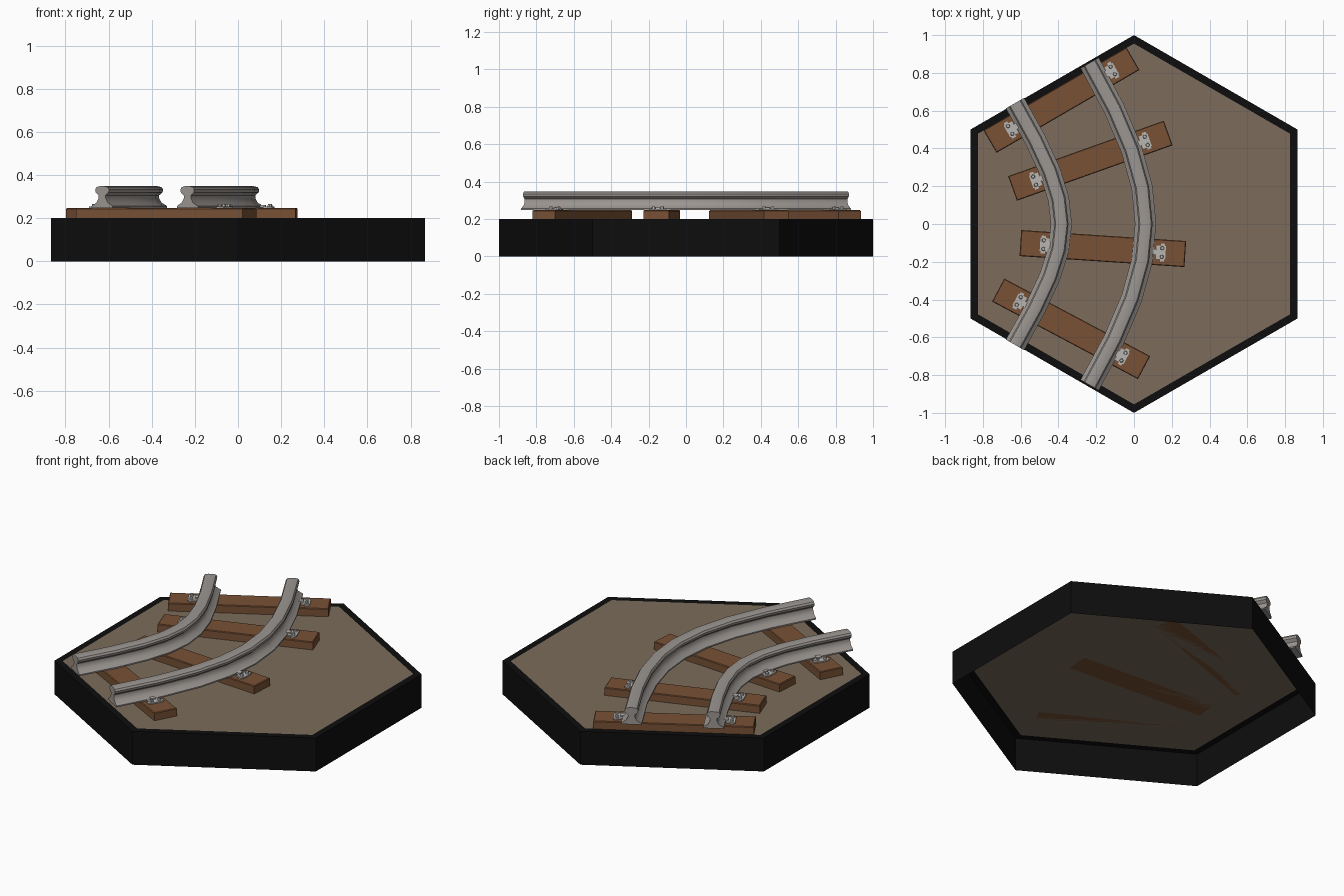
import bpy, bmesh, math
from mathutils import Vector, Matrix

if "Cube" in bpy.data.objects:
    bpy.data.objects.remove(bpy.data.objects["Cube"])


def material(name, rgb):
    m = bpy.data.materials.new(name)
    m.diffuse_color = (*rgb, 1)
    m.use_nodes = True
    m.node_tree.nodes["Principled BSDF"].inputs["Base Color"].default_value = m.diffuse_color
    return m


BLACK = material("black edging", (0.004, 0.004, 0.004))
EARTH = material("earth brown", (0.20, 0.15, 0.105))
WOOD = material("sleeper wood", (0.19, 0.082, 0.036))
STEEL = material("rail steel", (0.33, 0.305, 0.285))
PLATE = material("clip metal", (0.48, 0.47, 0.45))


def finish(bm, name, *mats, smooth=None):
    me = bpy.data.meshes.new(name)
    bm.to_mesh(me)
    bm.free()
    for m in mats:
        me.materials.append(m)
    ob = bpy.data.objects.new(name, me)
    bpy.context.collection.objects.link(ob)
    if smooth:
        bpy.ops.object.select_all(action='DESELECT')
        ob.select_set(True)
        bpy.context.view_layer.objects.active = ob
        bpy.ops.object.shade_smooth_by_angle(angle=math.radians(smooth))
    return ob


def add_box(bm, size, loc):
    mat = Matrix.Translation(loc) @ Matrix.Diagonal((*size, 1))
    return bmesh.ops.create_cube(bm, size=1, matrix=mat)["verts"]


# Hexagonal base tile: open underneath, black walls and rim, earth top
bm = bmesh.new()
rings = []
for r, z in ((1, 0), (1, 0.2), (0.955, 0.2)):
    rings.append([bm.verts.new((r * math.sin(i * math.pi / 3),
                                -r * math.cos(i * math.pi / 3), z)) for i in range(6)])
for lo, hi in zip(rings, rings[1:]):
    for i in range(6):
        j = (i + 1) % 6
        bm.faces.new((lo[i], lo[j], hi[j], hi[i]))
bm.faces.new(rings[2]).material_index = 1
finish(bm, "hex_base", BLACK, EARTH)


# Wooden sleepers with a metal clip plate near each end
def sleeper(n, x, y, angle):
    place = Matrix.Translation((x, y, 0)) @ Matrix.Rotation(math.radians(angle), 4, 'Z')
    bm = bmesh.new()
    add_box(bm, (0.875, 0.138, 0.047), (0, 0, 0.2235))
    top = [e for e in bm.edges if all(v.co.z > 0.22 for v in e.verts)]
    bmesh.ops.bevel(bm, geom=top, offset=0.004, segments=1, affect='EDGES')
    finish(bm, f"sleeper_{n}", WOOD).matrix_world = place

    for side, label in ((-1, "left"), (1, "right")):
        bm = bmesh.new()
        add_box(bm, (0.05, 0.07, 0.009), (side * 0.308, 0, 0.250))
        for s in (-1, 1):
            # lug and hexagonal bolt head
            add_box(bm, (0.022, 0.014, 0.009), (side * 0.316, s * 0.04, 0.250))
            bmesh.ops.create_cone(bm, cap_ends=True, segments=6, radius1=0.011,
                                  radius2=0.009, depth=0.012,
                                  matrix=Matrix.Translation((side * 0.314, s * 0.023, 0.260)))
        # tongue gripping the rail foot
        add_box(bm, (0.026, 0.03, 0.012), (side * 0.282, 0, 0.256))
        finish(bm, f"rail_clip_{n}_{label}", PLATE).matrix_world = place


for n, spec in enumerate(((-0.384, 0.656, 30.1), (-0.231, 0.335, 19.6),
                          (-0.165, -0.130, -3.8), (-0.333, -0.555, -28.0)), 1):
    sleeper(n, *spec)

# Rail cross-section: wide foot, narrow waist, rounded head
HALF = [(0.056, 0.248), (0.056, 0.256), (0.030, 0.272), (0.019, 0.292), (0.019, 0.306),
        (0.035, 0.320), (0.037, 0.333), (0.030, 0.344), (0.014, 0.348)]
SECTION = HALF + [(-u, z) for u, z in reversed(HALF)]


def rail(name, x, y, handle, steps=8):
    # cubic curve, square to the tile edges at both ends
    h = Vector((0.5, -0.866)) * handle
    p = [Vector((x, y)), Vector((x, y)) + h, Vector((x + h.x, -y - h.y)), Vector((x, -y))]
    bm = bmesh.new()
    loops = []
    for i in range(steps + 1):
        t = i / steps
        s = 1 - t
        c = p[0] * s**3 + p[1] * 3 * s * s * t + p[2] * 3 * s * t * t + p[3] * t**3
        d = ((p[1] - p[0]) * s * s + (p[2] - p[1]) * 2 * s * t + (p[3] - p[2]) * t * t).normalized()
        loops.append([bm.verts.new((c.x - d.y * u, c.y + d.x * u, z)) for u, z in SECTION])
    k = len(SECTION)
    for a, b in zip(loops, loops[1:]):
        for i in range(k):
            j = (i + 1) % k
            bm.faces.new((a[i], a[j], b[j], b[i]))
    # end caps
    bm.faces.new(loops[0])
    bm.faces.new(loops[-1])
    bmesh.ops.recalc_face_normals(bm, faces=bm.faces)
    finish(bm, name, STEEL, smooth=35)


rail("inner_rail", -0.630, 0.640, 0.655)
rail("outer_rail", -0.235, 0.853, 0.790)
